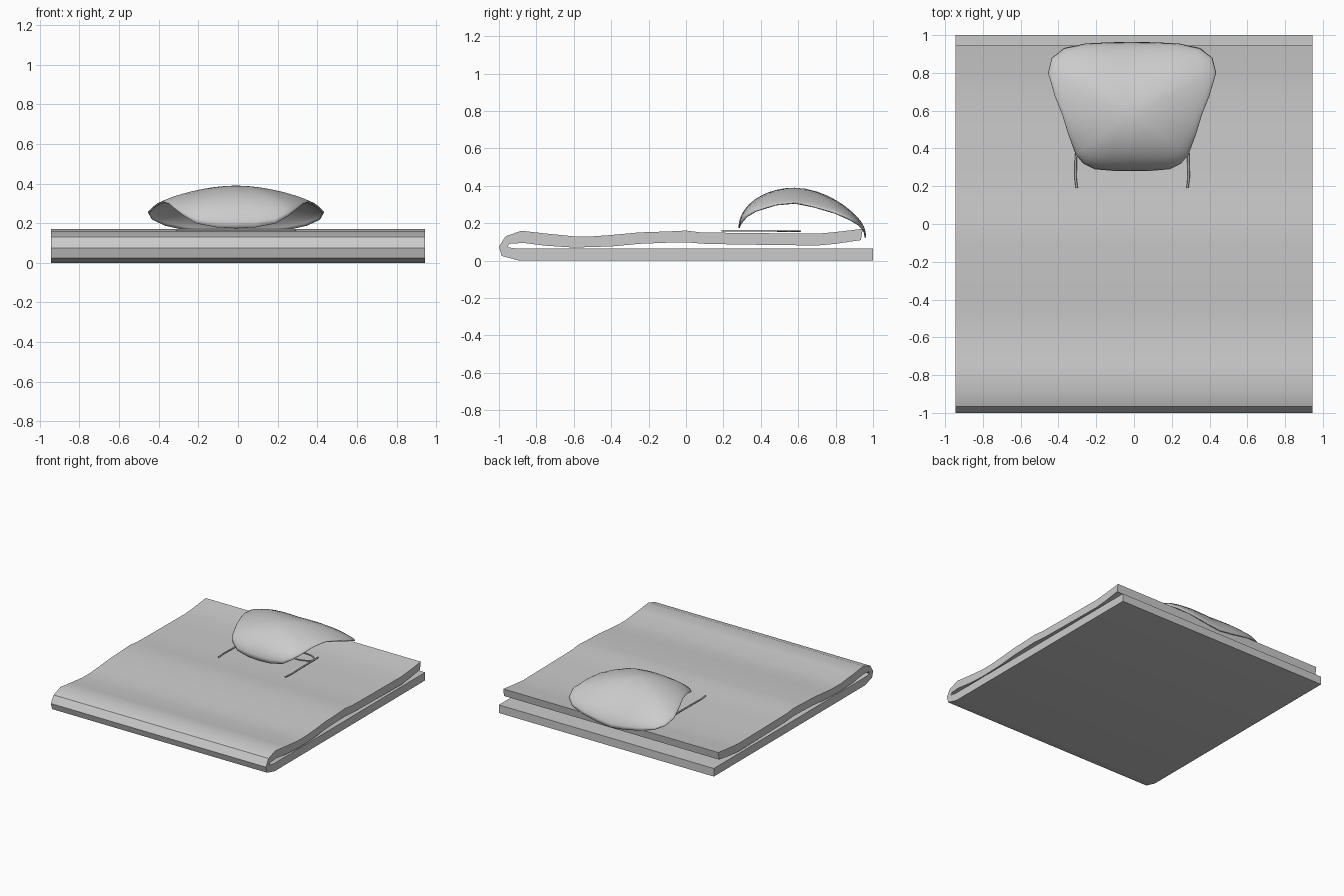
import bpy, bmesh, math
from mathutils import Vector

cube = bpy.data.objects.get("Cube")
if cube:
    bpy.data.objects.remove(cube)

grey = bpy.data.materials.new("plain grey")
grey.use_nodes = True
GREY = (0.6, 0.6, 0.6, 1)
grey.diffuse_color = GREY
grey.node_tree.nodes["Principled BSDF"].inputs["Base Color"].default_value = GREY

CX = -0.01  # centre line of the parts lying on the mat


def finish(name, bm, angle=30):
    bmesh.ops.recalc_face_normals(bm, faces=bm.faces)
    mesh = bpy.data.meshes.new(name)
    bm.to_mesh(mesh)
    bm.free()
    obj = bpy.data.objects.new(name, mesh)
    bpy.context.collection.objects.link(obj)
    mesh.materials.append(grey)
    bpy.ops.object.select_all(action='DESELECT')
    obj.select_set(True)
    bpy.context.view_layer.objects.active = obj
    bpy.ops.object.shade_smooth_by_angle(angle=math.radians(angle))
    return obj


def wire(name, points, radius, cyclic=False):
    curve = bpy.data.curves.new(name, 'CURVE')
    curve.dimensions = '3D'
    curve.bevel_depth = radius
    curve.bevel_resolution = 1
    curve.use_fill_caps = True
    spline = curve.splines.new('POLY')
    spline.points.add(len(points) - 1)
    for p, co in zip(spline.points, points):
        p.co = (*co, 1)
    spline.use_cyclic_u = cyclic
    curve.materials.append(grey)
    obj = bpy.data.objects.new(name, curve)
    bpy.context.collection.objects.link(obj)


# Folded mat: side profile extruded across the width
outer = [(1, 0), (-.89, 0), (-.985, .025), (-1, .075), (-.965, .13), (-.88, .16),
         (-.75, .145), (-.6, .13), (-.5, .13), (-.4, .137), (-.25, .151), (-.1, .156),
         (0, .161), (.08, .151), (.3, .148), (.5, .146), (.7, .144), (.8, .153), (.945, .17)]
inner = [(.935, .11), (.8, .09), (.7, .081), (.3, .086), (.1, .09), (0, .098),
         (-.1, .096), (-.25, .09), (-.4, .076), (-.6, .07), (-.75, .08), (-.87, .095),
         (-.945, .09), (-.955, .072), (-.9, .064), (1, .064)]
bm = bmesh.new()
profile = bm.faces.new([bm.verts.new((-.945, y, z)) for y, z in outer + inner])
ext = bmesh.ops.extrude_face_region(bm, geom=[profile])
bmesh.ops.translate(bm, vec=(1.89, 0, 0),
                    verts=[v for v in ext["geom"] if isinstance(v, bmesh.types.BMVert)])
finish("folded_mat", bm)

# Domed shell: rings running from the peak down to a wavy rim
half = [(0, .28, .175), (.1, .281, .18), (.2, .29, .2), (.26, .32, .235),
        (.3, .37, .265), (.34, .48, .3), (.37, .58, .31), (.41, .68, .29),
        (.445, .8, .255), (.425, .88, .22), (.36, .93, .19), (.25, .955, .165),
        (.12, .962, .14), (0, .963, .125)]
rim = half + [(-x, y, z) for x, y, z in half[-2:0:-1]]
peak = Vector((0, .58, .39))
RINGS = 10
bm = bmesh.new()
top = bm.verts.new(peak + Vector((CX, 0, 0)))
previous = None
for i in range(1, RINGS + 1):
    u = i / RINGS * math.pi / 2
    s = math.sin(u)
    ring = []
    for point in rim:
        d = Vector(point) - peak
        ny = d.y / d.xy.length
        roundness = .2 + (.8 if ny < 0 else .4) * ny * ny
        fall = roundness * (1 - math.cos(u)) + (1 - roundness) * s ** 1.8
        ring.append(bm.verts.new((CX + d.x * s, peak.y + d.y * s, peak.z + d.z * fall)))
    for j in range(len(ring)):
        k = (j + 1) % len(ring)
        if previous:
            bm.faces.new((previous[j], ring[j], ring[k], previous[k]))
        else:
            bm.faces.new((top, ring[j], ring[k]))
    previous = ring
if sum(f.normal.z for f in bm.faces) < 0:
    bmesh.ops.reverse_faces(bm, faces=bm.faces)
shell = finish("domed_shell", bm, 60)
solid = shell.modifiers.new("thickness", 'SOLIDIFY')
solid.thickness = .008
solid.offset = -1

# Slim arms and wire loops lying under the shell
for side, label in ((1, "left"), (-1, "right")):
    wire(label + "_arm", [(CX + side * x, y, .16) for x, y in
                          ((.293, .19), (.3, .25), (.297, .36), (.295, .6))], .006)
    loop = []
    for i in range(20):
        a = i * math.tau / 20
        loop.append((CX + side * (.165 + .125 * math.cos(a)), .55 + .06 * math.sin(a), .158))
    wire(label + "_loop", loop, .005, True)
wire("bridge", [(CX + x, .56, .158) for x in (-.045, .045)], .005)
